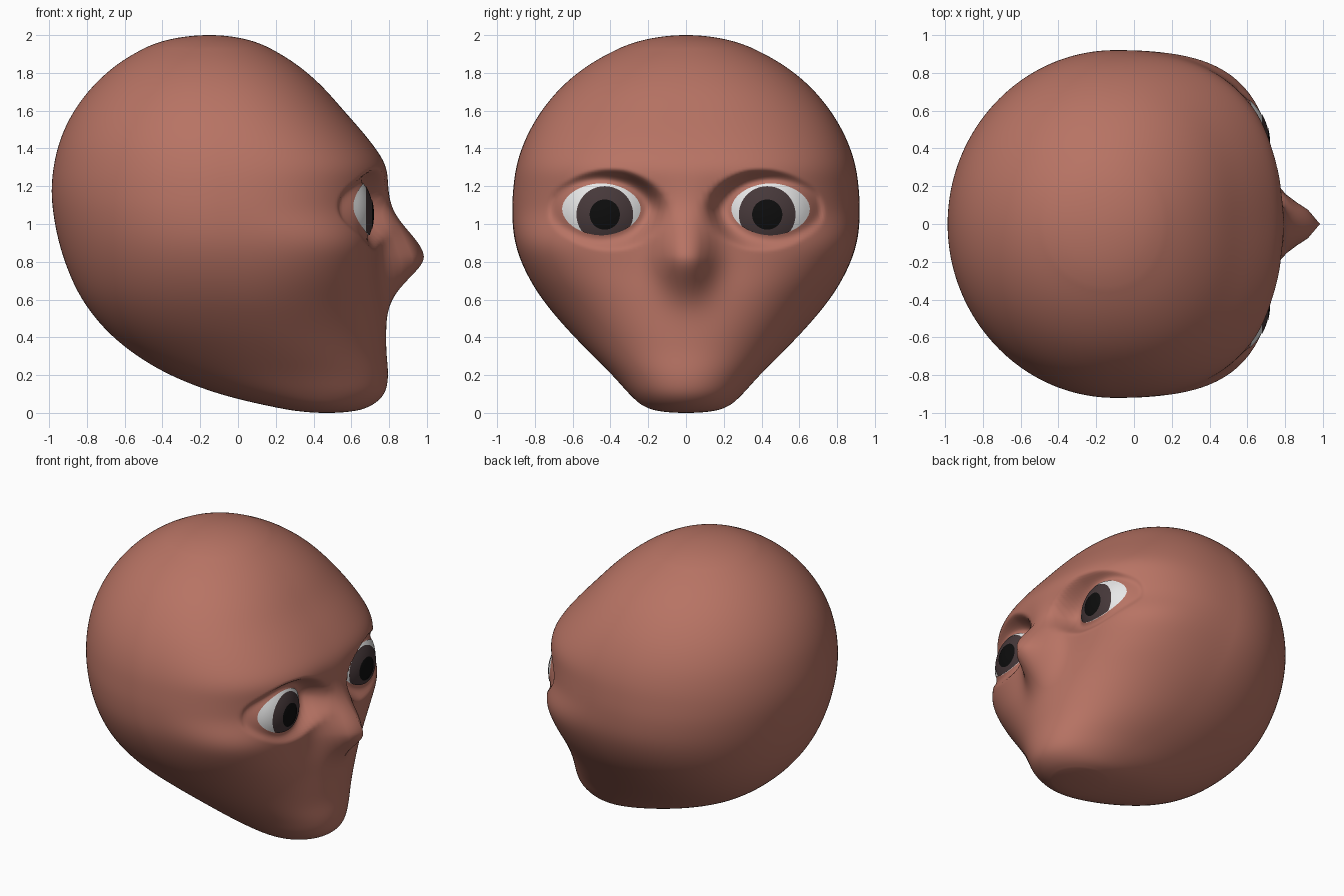
import bpy, bmesh, math
from mathutils import Vector

if "Cube" in bpy.data.objects:
    bpy.data.objects.remove(bpy.data.objects["Cube"])


def material(name, rgb):
    m = bpy.data.materials.new(name)
    m.diffuse_color = (*rgb, 1)
    m.use_nodes = True
    m.node_tree.nodes["Principled BSDF"].inputs["Base Color"].default_value = m.diffuse_color
    return m


SKIN = material("terracotta skin", (0.475, 0.172, 0.127))
WHITE = material("eye white", (0.82, 0.82, 0.82))
IRIS = material("dark brown iris", (0.062, 0.040, 0.042))
BLACK = material("pupil black", (0.004, 0.004, 0.004))

# Horizontal head sections: z, back x, front x, half width, widest x, front squareness
SECTIONS = [
    (2.00, -.15, -.15, 0, -.15, 2.0),
    (1.97, -.39, .07, .24, -.15, 2.0),
    (1.88, -.59, .26, .455, -.14, 2.1),
    (1.75, -.75, .425, .635, -.13, 2.2),
    (1.60, -.868, .56, .765, -.12, 2.3),
    (1.45, -.94, .69, .85, -.11, 2.4),
    (1.31, -.975, .78, .897, -.10, 2.5),
    (1.18, -.987, .775, .915, -.10, 2.5),
    (1.05, -.977, .75, .92, -.10, 2.65),
    (.90, -.947, .745, .905, -.08, 3.2),
    (.75, -.898, .745, .85, -.05, 2.85),
    (.60, -.825, .765, .76, 0, 2.35),
    (.45, -.71, .78, .635, .06, 2.15),
    (.32, -.56, .785, .51, .16, 2.1),
    (.20, -.36, .795, .39, .26, 2.1),
    (.10, -.10, .775, .30, .36, 2.1),
    (.035, .17, .70, .225, .43, 2.0),
    (.008, .33, .60, .13, .46, 2.0),
    (0, .47, .47, 0, .47, 2.0),
]


def ghost(end, near):
    # mirrored neighbour so the poles stay round
    return (near[0],) + tuple(2 * a - b for a, b in zip(end[1:5], near[1:5])) + (near[5],)


PTS = [ghost(SECTIONS[0], SECTIONS[1])] + SECTIONS + [ghost(SECTIONS[-1], SECTIONS[-2])]


def section(t):
    i = min(int(t), len(SECTIONS) - 2)
    f = t - i
    return [b + .5 * f * (c - a + f * (2 * a - 5 * b + 4 * c - d + f * (3 * (b - c) + d - a)))
            for a, b, c, d in zip(*PTS[i:i + 4])]


# Eyeball and almond-shaped opening
EYE = Vector((.41, .43, 1.05))
EYE_R = .30


def almond(y, z):
    u = abs(y - .448) / .208
    v = (z - 1.08) / (.135 if z > 1.08 else .14)
    return (u ** 1.9 + abs(v) ** 1.9) ** (1 / 1.9)


def eyeball_x(y, z, r=EYE_R):
    return EYE.x + math.sqrt(max(.01, r * r - (y - EYE.y) ** 2 - (z - EYE.z) ** 2))


def sculpt(x, y, z):
    if x < .3:
        return x
    # nose
    dz = z - .825
    drop = (abs(dz) / (.22 if dz > 0 else .18)) ** 1.8
    x += .24 * math.exp(-drop - (y / .135) ** 2)
    # eye sockets settle onto the eyeball, more softly towards the nose
    y = abs(y)
    inner = min(1, max(0, (.62 - y) / .3))
    reach = 1.45 + .25 * inner
    k = min(1, max(0, (reach - almond(y, z)) / (reach - 1.04)))
    k = k * k * (3 - 2 * k)
    return x + k * (eyeball_x(y, z) - x)


def make(name, bm, mats):
    me = bpy.data.meshes.new(name)
    bm.to_mesh(me)
    bm.free()
    for m in mats:
        me.materials.append(m)
    ob = bpy.data.objects.new(name, me)
    bpy.context.collection.objects.link(ob)
    for p in me.polygons:
        p.use_smooth = True
    return ob


# Head
bm = bmesh.new()
ROWS, SEG = 220, 280
rows = [section(r / ROWS * (len(SECTIONS) - 1)) for r in range(ROWS + 1)]
for _ in range(25):  # even out the section curve away from the poles
    rows = [[(a + 2 * b + c) / 4 for a, b, c in zip(rows[i - 1], rows[i], rows[i + 1])]
            if 18 < i < ROWS - 18 else rows[i] for i in range(ROWS + 1)]
rings = []
for z, back, front, hw, cx, n in rows[1:-1]:
    ring = []
    rear = 2 / (2 + .2 * math.exp(-((z - .45) / .3) ** 2))  # fuller lower back
    for s in range(SEG):
        a = 2 * math.pi * s / SEG
        c, q = math.cos(a), math.sin(a)
        e = 2 / n if c > 0 else rear
        y = math.copysign(hw * abs(q) ** e, q)
        x = cx + (front - cx) * c ** e if c > 0 else cx - (cx - back) * abs(c) ** e
        ring.append(bm.verts.new((sculpt(x, y, z), y, z)))
    rings.append(ring)
for a, b in zip(rings, rings[1:]):
    for s in range(SEG):
        t = (s + 1) % SEG
        bm.faces.new((a[s], b[s], b[t], a[t]))
for ring, end in ((rings[0], SECTIONS[0]), (rings[-1], SECTIONS[-1])):
    pole = bm.verts.new((end[1], 0, end[0]))
    for s in range(SEG):
        bm.faces.new((pole, ring[s], ring[(s + 1) % SEG]))
bmesh.ops.recalc_face_normals(bm, faces=bm.faces)
make("head", bm, [SKIN])


# Eye layers: thin curved plates clipped by the almond opening
def eye_plate(name, cy, cz, radius, lift, mat, side):
    bm = bmesh.new()
    seg, steps = 72, 10

    def vert(y, z):
        return bm.verts.new((eyeball_x(y, z, EYE_R + lift), side * y, z))

    mid = vert(cy, cz)
    rows = [[] for _ in range(steps)]
    for s in range(seg):
        a = 2 * math.pi * s / seg
        c, q = math.cos(a), math.sin(a)
        lo, hi = 0, radius
        if almond(cy + hi * c, cz + hi * q) > 1:
            for _ in range(30):
                m = (lo + hi) / 2
                if almond(cy + m * c, cz + m * q) > 1:
                    hi = m
                else:
                    lo = m
        for k in range(steps):
            d = hi * (k + 1) / steps
            rows[k].append(vert(cy + d * c, cz + d * q))
    for s in range(seg):
        t = (s + 1) % seg
        bm.faces.new((mid, rows[0][s], rows[0][t]))
        for a, b in zip(rows, rows[1:]):
            bm.faces.new((a[s], b[s], b[t], a[t]))
    if side < 0:
        bmesh.ops.reverse_faces(bm, faces=bm.faces)
    make(name, bm, [mat])


for side, label in ((1, "left"), (-1, "right")):
    eye_plate(label + "_eye_white", .448, 1.08, .5, .004, WHITE, side)
    eye_plate(label + "_iris", .43, 1.05, .15, .007, IRIS, side)
    eye_plate(label + "_pupil", .43, 1.05, .08, .010, BLACK, side)
